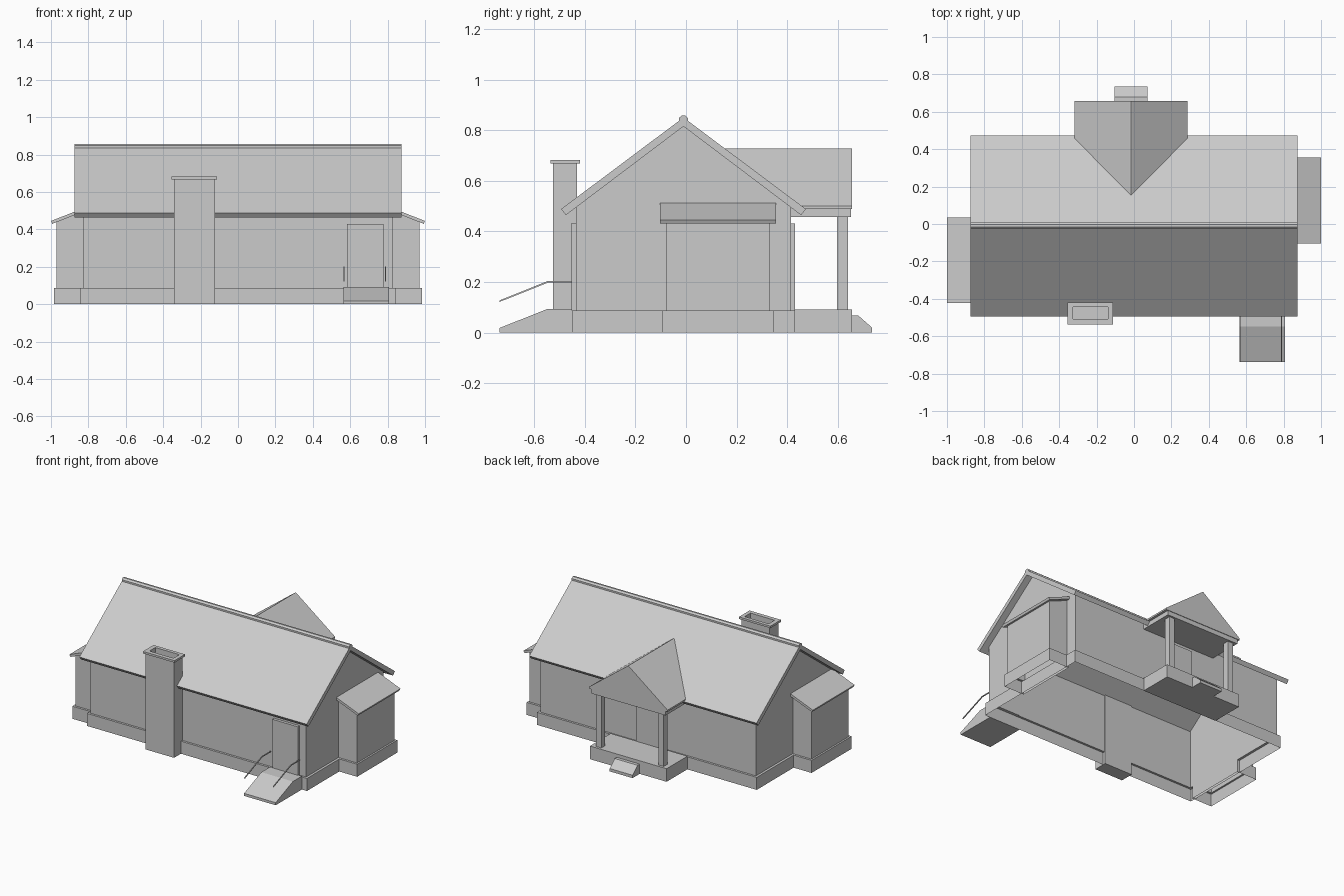
import bpy, bmesh

if "Cube" in bpy.data.objects:
    bpy.data.objects.remove(bpy.data.objects["Cube"])


def finish(name, bm):
    bmesh.ops.recalc_face_normals(bm, faces=bm.faces)
    me = bpy.data.meshes.new(name)
    bm.to_mesh(me)
    bm.free()
    ob = bpy.data.objects.new(name, me)
    bpy.context.collection.objects.link(ob)
    return ob


def loft(name, rings, start=False, end=False):
    """Join rectangles (x0, x1, y0, y1, z) into a shell."""
    bm = bmesh.new()
    loops = [[bm.verts.new(p) for p in ((a, c, z), (b, c, z), (b, d, z), (a, d, z))]
             for a, b, c, d, z in rings]
    for lo, hi in zip(loops, loops[1:]):
        for i in range(4):
            j = (i + 1) % 4
            bm.faces.new((lo[i], lo[j], hi[j], hi[i]))
    if start:
        bm.faces.new(loops[0])
    if end:
        bm.faces.new(loops[-1])
    return finish(name, bm)


def box(name, x0, x1, y0, y1, z0, z1):
    return loft(name, [(x0, x1, y0, y1, z0), (x0, x1, y0, y1, z1)], True, True)


def prism(name, profile, axis, a, b, skip=()):
    """Extrude a profile along x (points are y,z) or y (points are x,z)."""
    bm = bmesh.new()

    def place(t, p):
        return (t, p[0], p[1]) if axis == 'x' else (p[0], t, p[1])
    A = [bm.verts.new(place(a, p)) for p in profile]
    B = [bm.verts.new(place(b, p)) for p in profile]
    bm.faces.new(A)
    bm.faces.new(B)
    n = len(profile)
    for i in range(n):
        if i not in skip:
            j = (i + 1) % n
            bm.faces.new((A[i], A[j], B[j], B[i]))
    return finish(name, bm)


BASE = 0.087
RY = -0.01  # ridge line of the main roof

# main house: open-bottomed foundation, gabled walls, roof
loft("foundation", [(-.845, .845, -.45, .43, 0), (-.845, .845, -.45, .43, BASE),
                    (-.828, .828, -.435, .415, BASE)])
prism("house_walls", [(-.435, BASE), (-.435, .495), (RY, .816), (.415, .495), (.415, BASE)],
      'x', -.828, .828, skip=(1, 2, 4))
prism("main_roof", [(-.494, .488), (RY, .85), (.474, .488), (.455, .464), (RY, .815), (-.475, .464)],
      'x', -.874, .874)
prism("ridge_cap", [(-.028, .835), (-.028, .848), (RY - .006, .858), (RY + .006, .858),
                    (.008, .848), (.008, .835)], 'x', -.874, .874)

# side bays with lean-to roofs
for side, s, dy in (("right", 1, 0), ("left", -1, -.32)):
    def span(x0, x1):
        return (x0, x1) if s > 0 else (-x1, -x0)
    loft(side + "_bay_foundation", [
        (*span(.828, .983), -.095 + dy, .345 + dy, 0),
        (*span(.828, .983), -.095 + dy, .345 + dy, BASE),
        (*span(.828, .971), -.08 + dy, .33 + dy, BASE)])
    prism(side + "_bay_walls", [(s * x, z) for x, z in
                                ((.828, BASE), (.971, BASE), (.971, .44), (.828, .495))],
          'y', -.08 + dy, .33 + dy, skip=(0, 3))
    prism(side + "_bay_roof", [(s * x, z) for x, z in
                               ((.828, .513), (1.0, .445), (.993, .43), (.828, .495))],
          'y', -.103 + dy, .356 + dy)

# chimney with a hollow, rimmed top
cx = (-.342, -.124, -.525, -.43)
cap = (-.355, -.113, -.536, -.42)
hole = (-.325, -.14, -.508, -.444)
loft("chimney", [(*cx, 0), (*cx, .668), (*cap, .668), (*cap, .682), (*hole, .682), (*hole, .6)],
     True, True)

# front door, ramp and handrails
box("front_door", .583, .778, -.455, -.43, BASE, .43)
prism("ramp", [(-.737, 0), (-.737, .018), (-.548, .093), (-.45, .093), (-.45, 0)], 'x', .563, .806)
for side, x in (("left", .563), ("right", .785)):
    prism(side + "_handrail", [(-.737, .121), (-.737, .127), (-.548, .203), (-.45, .203),
                               (-.45, .197), (-.546, .197)], 'x', x, x + .006)

# back door, porch deck, step and posts
PX = -.016
box("back_door", PX - .098, PX + .098, .41, .431, BASE, .43)
box("porch_deck", PX - .295, PX + .295, .428, .657, 0, .091)
prism("porch_step", [(.657, 0), (.657, .068), (.68, .068), (.735, .02), (.735, 0)],
      'x', PX - .088, PX + .088)
for side, s in (("right", 1), ("left", -1)):
    x = PX + s * .24
    box(side + "_porch_post", x - .021, x + .021, .598, .64, .091, .458)
box("porch_beam", PX - .285, PX + .285, .413, .653, .457, .49)

# porch gable roof, cut back along the slope of the main roof
bm = bmesh.new()
prof = [(PX - .302, .488), (PX - .302, .5), (PX - .008, .722), (PX, .727), (PX + .008, .722),
        (PX + .302, .5), (PX + .302, .488)]
front = [bm.verts.new((x, .657, z)) for x, z in prof]
back = [bm.verts.new((x, RY + (.848 - z) / .748, z)) for x, z in prof]
bm.faces.new(front)
bm.faces.new(back)
for i in range(len(prof)):
    j = (i + 1) % len(prof)
    bm.faces.new((front[i], front[j], back[j], back[i]))
finish("porch_roof", bm)
